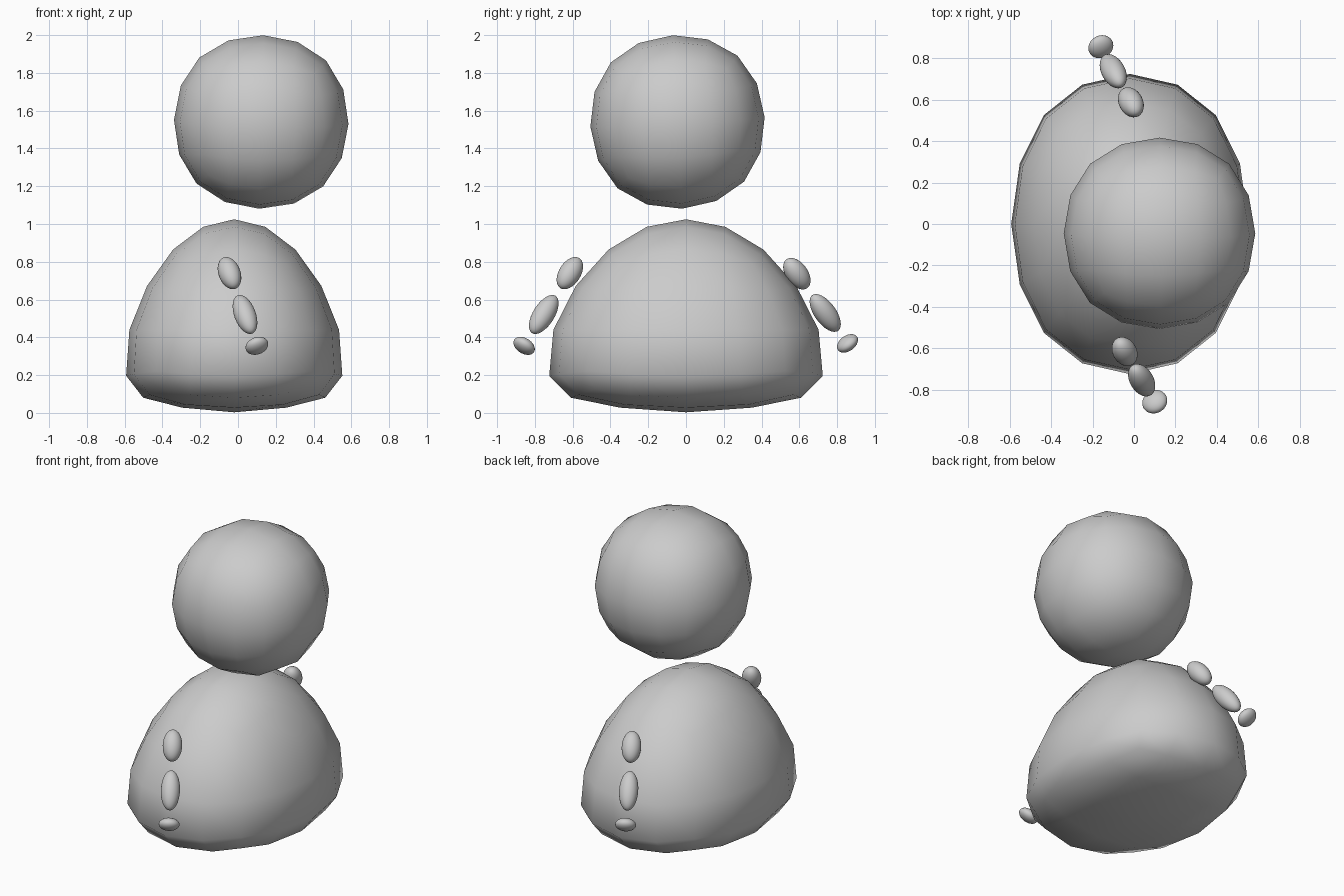
import bpy
from mathutils import Vector
from math import radians

if "Cube" in bpy.data.objects:
    bpy.data.objects.remove(bpy.data.objects["Cube"])


def quad_ball(name):
    """Cube rounded by two subdivision levels, scaled to unit half-extents."""
    bpy.ops.mesh.primitive_cube_add(size=2)
    ob = bpy.context.object
    ob.name = name
    mod = ob.modifiers.new("round", 'SUBSURF')
    mod.levels = mod.render_levels = 2
    bpy.ops.object.modifier_apply(modifier=mod.name)
    top = max(v.co.z for v in ob.data.vertices)
    for v in ob.data.vertices:
        v.co /= top
    bpy.ops.object.shade_smooth()
    return ob


def lerp_table(t, table):
    for (a, fa), (b, fb) in zip(table, table[1:]):
        if t <= b:
            return fa + (fb - fa) * (t - a) / (b - a)
    return table[-1][1]


# Head: slightly tilted ball
head = quad_ball("head")
head.scale = (0.462, 0.462, 0.46)
head.rotation_euler = (radians(3), radians(1.3), 0)
head.location = (0.123, -0.045, 1.54)

# Body: tapered dome with a flattened underside
body = quad_ball("body")
flatten = [(0, 0), (0.387, 0.24), (0.727, 0.36), (0.934, 0.413), (1, 0.437)]
for v in body.data.vertices:
    z = v.co.z
    s = 0.555 - 0.15 * z
    v.co.x *= s
    v.co.y *= s * 1.265
    v.co.z = 0.585 * z if z > 0 else -lerp_table(-z, flatten)
body.location = (-0.02, 0, 0.44)

# Arms: three ellipsoids each (half-length along the arm, half-width)
sizes = [("upper_arm", 0.097, 0.058), ("forearm", 0.121, 0.057), ("hand", 0.038, 0.062)]
arms = {
    "front": [(-0.045, -0.615, 0.74), (0.037, -0.753, 0.521), (0.1, -0.857, 0.355)],
    "back": [(-0.015, 0.587, 0.737), (-0.1, 0.737, 0.529), (-0.16, 0.855, 0.368)],
}
for side, points in arms.items():
    direction = Vector(points[2]) - Vector(points[0])
    rotation = direction.to_track_quat('Z', 'Y').to_euler()
    for (part, length, width), p in zip(sizes, points):
        bpy.ops.mesh.primitive_uv_sphere_add(segments=32, ring_count=16, radius=1,
                                             location=p, rotation=rotation)
        ob = bpy.context.object
        ob.name = f"{side}_{part}"
        ob.scale = (width, width, length)
        bpy.ops.object.shade_smooth()
